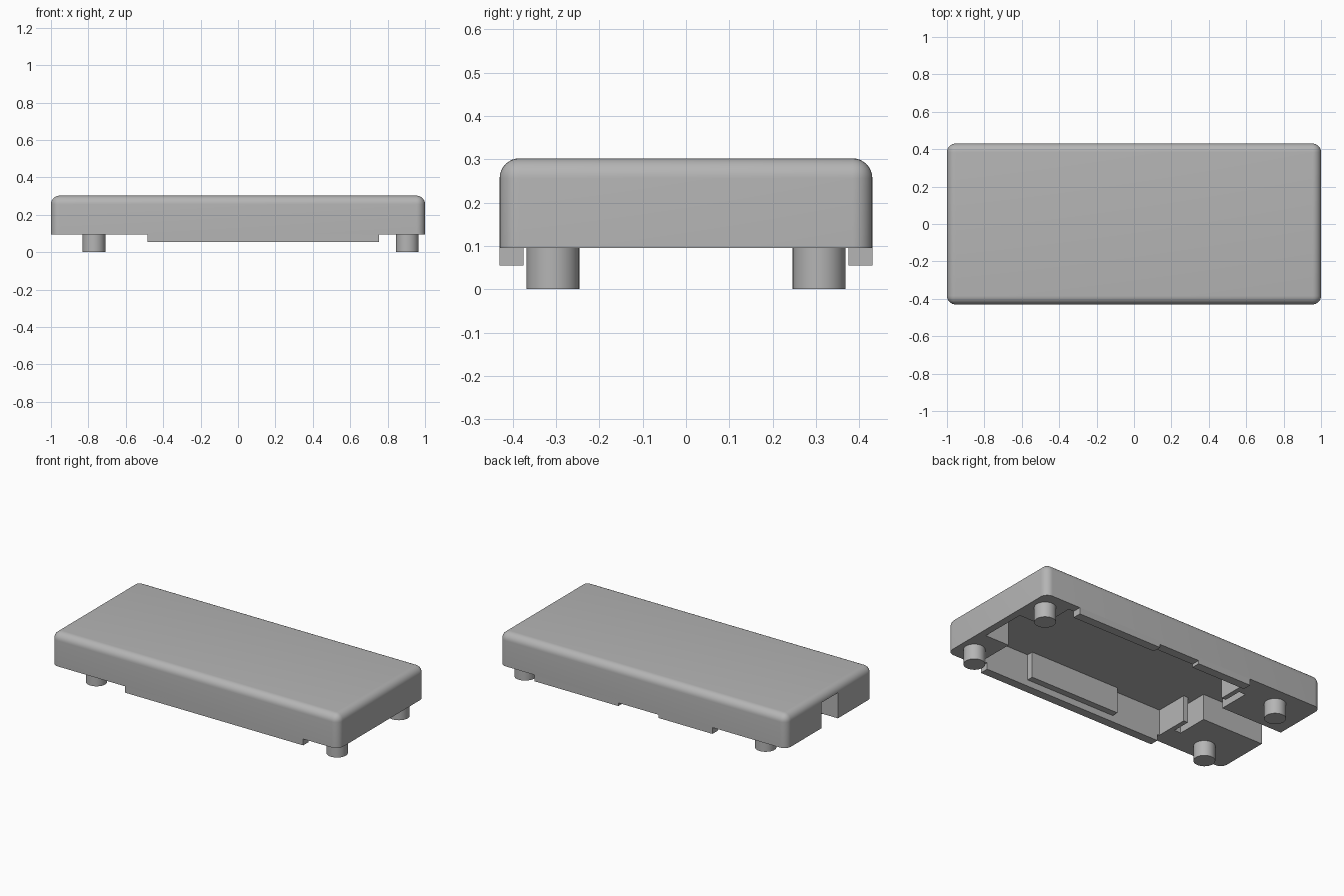
import bpy, bmesh

cube = bpy.data.objects.get("Cube")
if cube:
    bpy.data.objects.remove(cube, do_unlink=True)

GREY = (0.46, 0.46, 0.46, 1.0)
mat = bpy.data.materials.new("plain grey")
mat.use_nodes = True
mat.diffuse_color = GREY
mat.node_tree.nodes["Principled BSDF"].inputs["Base Color"].default_value = GREY


def add_object(name, bm):
    bmesh.ops.recalc_face_normals(bm, faces=bm.faces)
    mesh = bpy.data.meshes.new(name)
    bm.to_mesh(mesh)
    bm.free()
    mesh.materials.append(mat)
    obj = bpy.data.objects.new(name, mesh)
    bpy.context.collection.objects.link(obj)
    return obj


def prism(points, z0, z1):
    bm = bmesh.new()
    face = bm.faces.new([bm.verts.new((x, y, z0)) for x, y in points])
    top = bmesh.ops.extrude_face_region(bm, geom=[face])["geom"]
    bmesh.ops.translate(bm, vec=(0, 0, z1 - z0),
                        verts=[v for v in top if isinstance(v, bmesh.types.BMVert)])
    return bm


def box(name, x0, x1, y0, y1, z0, z1):
    return add_object(name, prism([(x0, y0), (x1, y0), (x1, y1), (x0, y1)], z0, z1))


def smooth(obj):
    bpy.ops.object.select_all(action='DESELECT')
    obj.select_set(True)
    bpy.context.view_layer.objects.active = obj
    bpy.ops.object.shade_smooth_by_angle(angle=0.6)


BASE, TOP, CEILING, SKIRT = 0.095, 0.302, 0.256, 0.055
HALF_Y, INNER_Y = 0.43, 0.375

# Cover: block with rounded top and corners, flat underside
bm = prism([(-1, -HALF_Y), (1, -HALF_Y), (1, HALF_Y), (-1, HALF_Y)], BASE, TOP)
edges = [e for e in bm.edges if max(v.co.z for v in e.verts) > BASE + 0.01]
bmesh.ops.bevel(bm, geom=edges, offset=0.046, segments=8, profile=0.5, affect='EDGES')
cover = add_object("cover", bm)

# Hollow underside: plan outline with corner blocks, thin webs and end channel
half = [(0.955, 0.147), (0.79, 0.147), (0.79, INNER_Y), (-0.5, INNER_Y),
        (-0.5, 0.165), (-0.53, 0.165), (-0.53, 0.28), (-0.575, 0.28),
        (-0.575, 0.082), (-1.1, 0.082)]
outline = half + [(x, -y) for x, y in reversed(half)]
cutter = add_object("cavity_cutter", prism(outline, 0.0, CEILING))
cutter.hide_render = True
mod = cover.modifiers.new("cavity", 'BOOLEAN')
mod.operation = 'DIFFERENCE'
mod.solver = 'EXACT'
mod.object = cutter
bpy.context.view_layer.objects.active = cover
bpy.ops.object.modifier_apply(modifier=mod.name)
bpy.data.objects.remove(cutter, do_unlink=True)
smooth(cover)

# Skirts below the long walls; the back one has a shallow gap
box("front_skirt", -0.485, 0.755, -HALF_Y, -INNER_Y, SKIRT, BASE)
box("back_skirt_left", 0.17, 0.755, INNER_Y, HALF_Y, SKIRT, BASE)
box("back_skirt_middle", -0.11, 0.17, INNER_Y, HALF_Y, 0.075, BASE)
box("back_skirt_right", -0.485, -0.11, INNER_Y, HALF_Y, SKIRT, BASE)

# Thick pad on the inside of the front wall
box("inner_front_pad", -0.16, 0.46, -INNER_Y, -0.335, BASE, CEILING)

# Round feet
for xname, x in (("left", 0.905), ("right", -0.77)):
    for yname, y in (("front", -0.307), ("back", 0.307)):
        bm = bmesh.new()
        bmesh.ops.create_cone(bm, cap_ends=True, segments=40, radius1=0.061,
                              radius2=0.061, depth=BASE)
        bmesh.ops.translate(bm, verts=bm.verts, vec=(x, y, BASE / 2))
        smooth(add_object(f"{yname}_{xname}_foot", bm))
